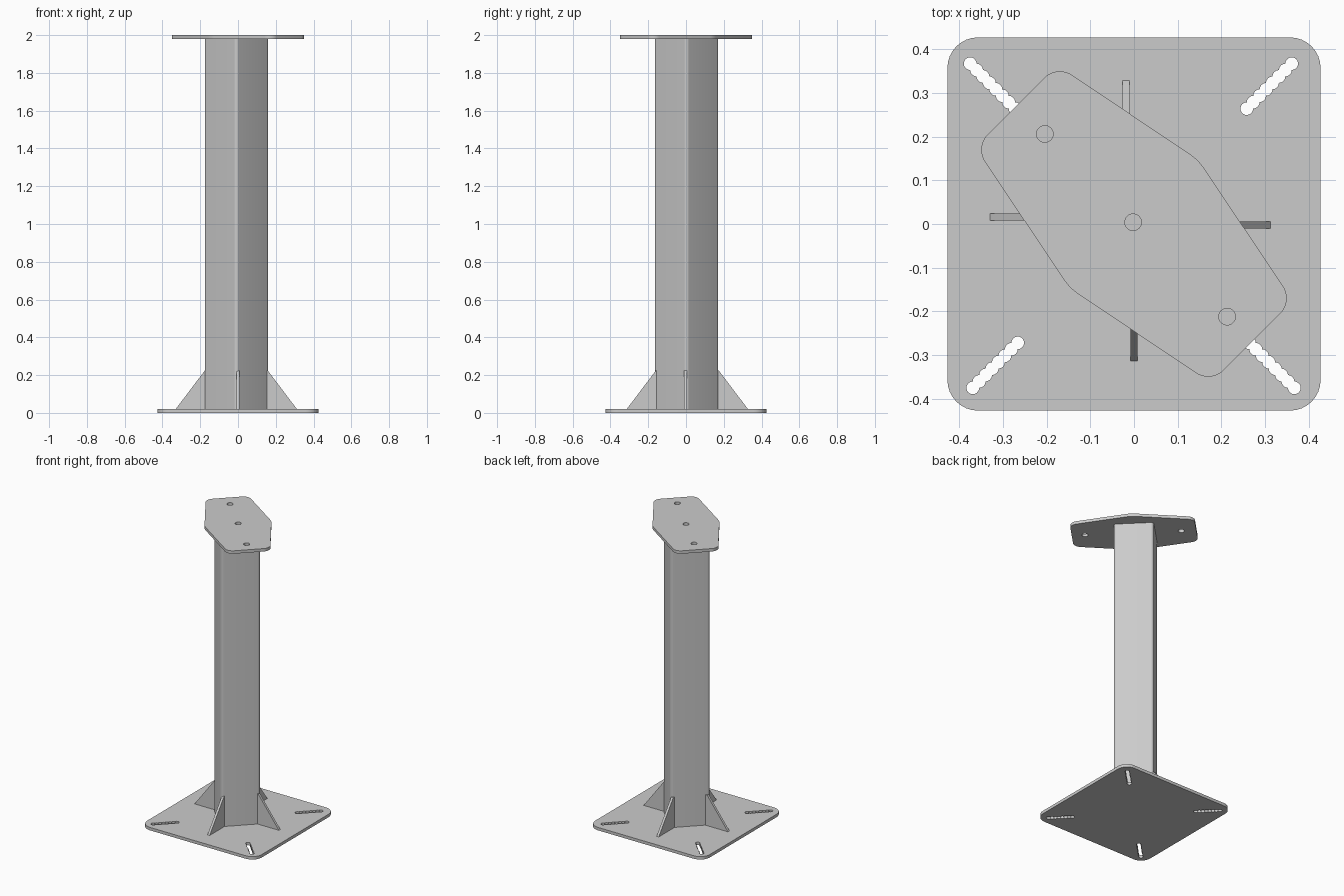
import bpy
from math import pi, cos, sin, acos, tan, radians
from mathutils import Matrix, Vector

if "Cube" in bpy.data.objects:
    bpy.data.objects.remove(bpy.data.objects["Cube"])


def extruded(name, loops, thick, matrix):
    """Solid from 2D outlines (inner loops become holes), centred on its thickness."""
    cu = bpy.data.curves.new(name, 'CURVE')
    cu.dimensions = '2D'
    cu.fill_mode = 'BOTH'
    cu.extrude = thick / 2
    for pts in loops:
        sp = cu.splines.new('POLY')
        sp.points.add(len(pts) - 1)
        for p, q in zip(sp.points, pts):
            p.co = (q[0], q[1], 0, 1)
        sp.use_cyclic_u = True
    ob = bpy.data.objects.new(name, cu)
    bpy.context.collection.objects.link(ob)
    ob.matrix_world = matrix
    bpy.ops.object.select_all(action='DESELECT')
    ob.select_set(True)
    bpy.context.view_layer.objects.active = ob
    bpy.ops.object.convert(target='MESH')
    ob = bpy.context.object
    ob.name = name
    bpy.ops.object.shade_smooth_by_angle(angle=radians(25))
    return ob


def rounded(corners, radii, seg=8):
    """Polygon with each corner replaced by an arc."""
    out, n = [], len(corners)
    for i, r in enumerate(radii):
        p = Vector(corners[i])
        a = (Vector(corners[i - 1]) - p).normalized()
        b = (Vector(corners[(i + 1) % n]) - p).normalized()
        half = a.angle(b) / 2
        c = p + (a + b).normalized() * (r / sin(half))
        s, e = p + a * (r / tan(half)) - c, p + b * (r / tan(half)) - c
        sweep = -s.angle_signed(e)      # counter-clockwise positive
        for k in range(seg + 1):
            out.append(c + Matrix.Rotation(sweep * k / seg, 2) @ s)
    return out


def square(h):
    return [(-h, -h), (h, -h), (h, h), (-h, h)]


def circle(x, y, r, n=32):
    return [(x + r * cos(2 * pi * k / n), y + r * sin(2 * pi * k / n)) for k in range(n)]


def scalloped_slot(start, end, r=0.0145, n=8, seg=8):
    """Outline of a row of overlapping drilled holes."""
    a, b = Vector(start), Vector(end)
    u = (b - a).normalized()
    v = Vector((-u.y, u.x))
    step = (b - a).length / (n - 1)
    th = acos(step / 2 / r)
    arcs = [(i, pi + (th if i else 0), 2 * pi - (th if i < n - 1 else 0)) for i in range(n)]
    arcs += [(i, th if i < n - 1 else 0, pi - (th if i else 0)) for i in reversed(range(n))]
    pts = []
    for i, t0, t1 in arcs:
        for k in range(seg):
            t = t0 + (t1 - t0) * k / seg
            pts.append(a + u * (i * step + r * cos(t)) + v * (r * sin(t)))
    return pts


T = 0.02  # plate thickness

# base plate with four diagonal drilled slots
slots = [scalloped_slot(*s) for s in (
    ((0.258, 0.264), (0.361, 0.367)), ((-0.272, 0.264), (-0.375, 0.367)),
    ((-0.266, -0.272), (-0.369, -0.375)), ((0.264, -0.272), (0.367, -0.375)))]
extruded("base_plate", [rounded(square(0.427), [0.07] * 4)] + slots, T,
         Matrix.Translation((0, 0, T / 2)))

# hollow square column, turned 45 degrees
H = 2 - 2 * T
extruded("column", [rounded(square(0.123), [0.018] * 4), rounded(square(0.111), [0.008] * 4)], H,
         Matrix.Translation((-0.008, 0.003, 1)) @ Matrix.Rotation(pi / 4, 4, 'Z'))

# triangular gussets at the column corners
for k in range(4):
    m = (Matrix.Translation((-0.009, 0.007, T)) @ Matrix.Rotation(k * pi / 2, 4, 'Z')
         @ Matrix.Translation((0, -0.009 * (-1) ** k, 0)) @ Matrix.Rotation(pi / 2, 4, 'X'))
    extruded(f"gusset_{k + 1}", [[(0.148, 0), (0.321, 0), (0.166, 0.205), (0.148, 0.205)]], 0.016, m)

# six-sided top plate with three bolt holes
hexagon = [(-0.176, 0.364), (-0.364, 0.176), (-0.147, -0.147),
           (0.176, -0.364), (0.364, -0.176), (0.147, 0.147)]
holes = [circle(-0.204, 0.206, 0.019), circle(-0.002, 0.004, 0.019), circle(0.213, -0.212, 0.019)]
extruded("top_plate", [rounded(hexagon, [0.05, 0.05, 0.11] * 2)] + holes, T,
         Matrix.Translation((0, 0, 2 - T / 2)))
